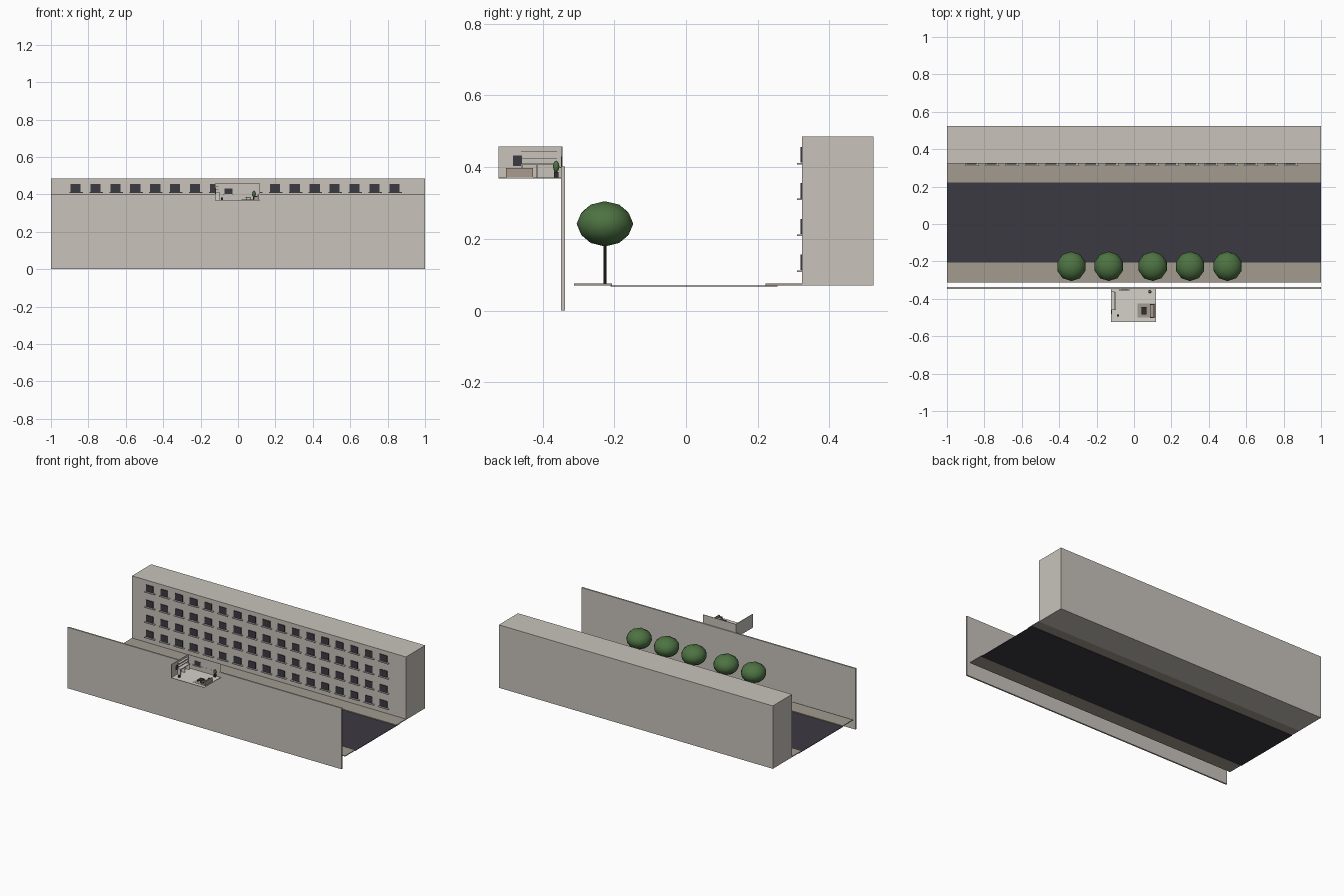
import bpy

cube = bpy.data.objects.get("Cube")
if cube:
    bpy.data.objects.remove(cube, do_unlink=True)


def material(name, r, g, b):
    m = bpy.data.materials.new(name)
    m.use_nodes = True
    m.diffuse_color = (r, g, b, 1)
    m.node_tree.nodes["Principled BSDF"].inputs["Base Color"].default_value = (r, g, b, 1)
    return m


plaster = material("warm grey plaster", 0.58, 0.55, 0.50)
paving = material("paving", 0.36, 0.33, 0.28)
dark = material("dark slate", 0.045, 0.042, 0.054)
leaf = material("leaf green", 0.075, 0.17, 0.055)
bark = material("dark bark", 0.035, 0.028, 0.024)
cream = material("room cream", 0.66, 0.63, 0.58)
fabric = material("sofa fabric", 0.40, 0.32, 0.27)


def box(name, mat, x, y, z):
    """Box from (low, high) pairs on each axis."""
    bpy.ops.mesh.primitive_cube_add(size=1, location=[(a + b) / 2 for a, b in (x, y, z)])
    o = bpy.context.object
    o.name = name
    o.scale = [b - a for a, b in (x, y, z)]
    o.data.materials.append(mat)
    return o


def around(c, half):
    return (c - half, c + half)


# Street: road, pavements, apartment block and facing wall
LENGTH = (-1, 1)
box("road", dark, LENGTH, (-0.21, 0.255), (0.067, 0.07))
box("near_pavement", paving, LENGTH, (-0.312, -0.207), (0.07, 0.075))
box("far_pavement", paving, LENGTH, (0.222, 0.323), (0.07, 0.075))
box("apartment_block", plaster, LENGTH, (0.323, 0.523), (0.07, 0.485))
box("facing_wall", plaster, LENGTH, (-0.348, -0.338), (0, 0.402))

# Rows of windows with sills
for row in range(4):
    z = 0.11 + 0.1 * row
    for col in range(17):
        x = -0.869 + 0.1066 * col
        box("window", dark, around(x, 0.027), (0.319, 0.324), (z + 0.003, z + 0.046))
        box("window_sill", plaster, around(x + 0.004, 0.036), (0.309, 0.324), (z - 0.002, z + 0.002))

# Street trees
for x in (-0.335, -0.135, 0.10, 0.30, 0.50):
    bpy.ops.mesh.primitive_cylinder_add(vertices=8, radius=0.004, depth=0.12, location=(x, -0.226, 0.13))
    trunk = bpy.context.object
    trunk.name = "tree_trunk"
    trunk.data.materials.append(bark)
    bpy.ops.mesh.primitive_ico_sphere_add(subdivisions=2, radius=1, location=(x, -0.226, 0.242))
    crown = bpy.context.object
    crown.name = "tree_crown"
    crown.scale = (0.079, 0.079, 0.063)
    crown.data.materials.append(leaf)
    bpy.ops.object.shade_smooth()

# Open room: floor, side wall and back wall
box("room_floor", cream, (-0.123, 0.118), (-0.523, -0.344), (0.368, 0.371))
box("room_side_wall", plaster, (-0.123, -0.12), (-0.523, -0.344), (0.368, 0.458))
box("room_back_wall", plaster, (-0.123, 0.118), (-0.347, -0.344), (0.368, 0.458))
box("room_window", dark, (-0.073, -0.03), (-0.349, -0.347), (0.402, 0.43))
box("room_window_sill", cream, (-0.08, -0.025), (-0.356, -0.347), (0.398, 0.401))
box("wall_picture", dark, (-0.12, -0.118), (-0.482, -0.457), (0.403, 0.433))

# Rug and sofa
box("rug", paving, (0.02, 0.115), (-0.5, -0.425), (0.371, 0.372))
box("sofa_seat", fabric, (0.085, 0.112), (-0.502, -0.427), (0.372, 0.385))
box("sofa_back", fabric, (0.104, 0.112), (-0.502, -0.427), (0.385, 0.398))
for y in (-0.499, -0.43):
    box("sofa_arm", dark, (0.085, 0.112), around(y, 0.003), (0.372, 0.391))

# Coffee table
box("coffee_table_top", bark, (0.04, 0.068), (-0.485, -0.445), (0.382, 0.385))
for x in (0.043, 0.065):
    for y in (-0.482, -0.448):
        box("coffee_table_leg", bark, around(x, 0.0015), around(y, 0.0015), (0.371, 0.382))

# Desk, chair and shelves along the side wall
box("desk_top", cream, (-0.12, -0.095), (-0.46, -0.365), (0.407, 0.41))
for y in (-0.458, -0.415, -0.367):
    box("desk_panel", cream, (-0.12, -0.097), around(y, 0.0015), (0.371, 0.407))
for z in (0.425, 0.444):
    box("wall_shelf", cream, (-0.12, -0.105), (-0.46, -0.36), (z - 0.001, z + 0.001))
box("stool", bark, (-0.09, -0.08), (-0.495, -0.485), (0.371, 0.384))

# Potted plant beside the back wall
box("plant_pot", bark, around(0.085, 0.006), around(-0.362, 0.006), (0.371, 0.387))
bpy.ops.mesh.primitive_ico_sphere_add(subdivisions=2, radius=1, location=(0.085, -0.362, 0.402))
plant = bpy.context.object
plant.name = "plant_leaves"
plant.scale = (0.009, 0.009, 0.016)
plant.data.materials.append(leaf)
bpy.ops.object.shade_smooth()
